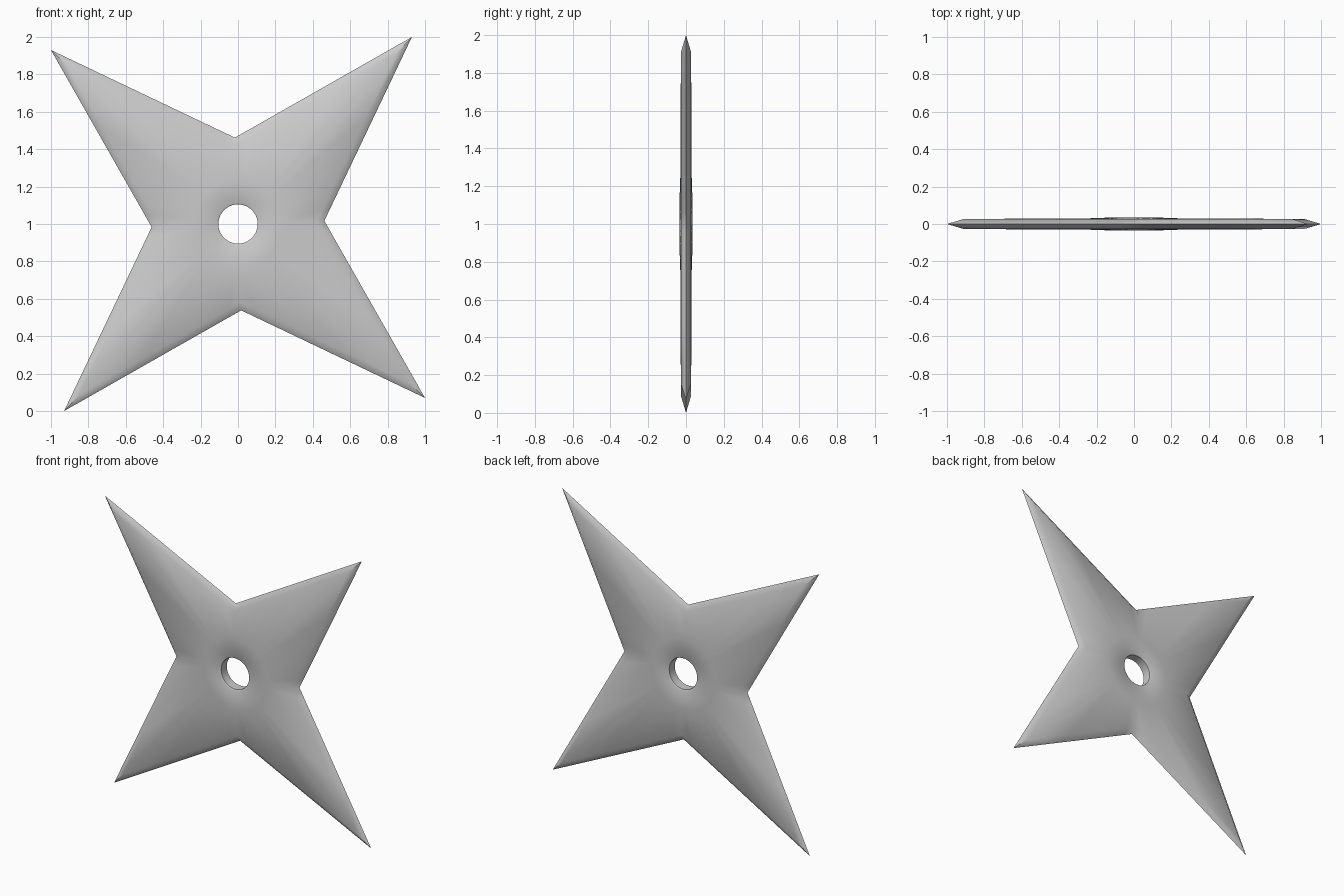
import bpy, bmesh
from math import sin, cos, pi, atan2, hypot

if "Cube" in bpy.data.objects:
    bpy.data.objects.remove(bpy.data.objects["Cube"])

N = 48                        # points per ring, 6 per star edge
TIP, NOTCH = hypot(0.93, 1.0), 0.462
START = atan2(1.0, 0.93)      # direction of the first tip


def star_radius(i):
    """Radius of the straight-edged four-point star at ring step i."""
    step = i % (N // 4)
    step = min(step, N // 4 - step)
    a = step * 2 * pi / N
    return TIP * NOTCH * sin(pi / 4) / (TIP * sin(a) + NOTCH * sin(pi / 4 - a))


def ring(bm, radius, y):
    return [bm.verts.new((radius(i) * cos(START + i * 2 * pi / N), y,
                          1 + radius(i) * sin(START + i * 2 * pi / N)))
            for i in range(N)]


def circle(r):
    return lambda i: r


def star(k):
    return lambda i: star_radius(i) * k


# Cross-section: hole wall, hole rim, raised hub, flat blade, sharpened edge
section = [(circle(0.105), 0.030), (circle(0.113), 0.035),
           (circle(0.24), 0.0305), (star(0.91), 0.027)]

bm = bmesh.new()
front = [ring(bm, r, -y) for r, y in section]
edge = ring(bm, star(1.0), 0)
back = [ring(bm, r, y) for r, y in reversed(section)]
rings = front + [edge] + back

# Join each ring to the next, closing through the hole wall
for a, b in zip(rings, rings[1:] + rings[:1]):
    for i in range(N):
        j = (i + 1) % N
        bm.faces.new((a[i], a[j], b[j], b[i]))
bmesh.ops.recalc_face_normals(bm, faces=bm.faces)

mesh = bpy.data.meshes.new("throwing_star")
bm.to_mesh(mesh)
bm.free()
blade = bpy.data.objects.new("throwing_star", mesh)
bpy.context.collection.objects.link(blade)

# Soft bevels, crisp cutting edge and hole
bpy.context.view_layer.objects.active = blade
blade.select_set(True)
bpy.ops.object.shade_smooth_by_angle(angle=pi * 50 / 180)
